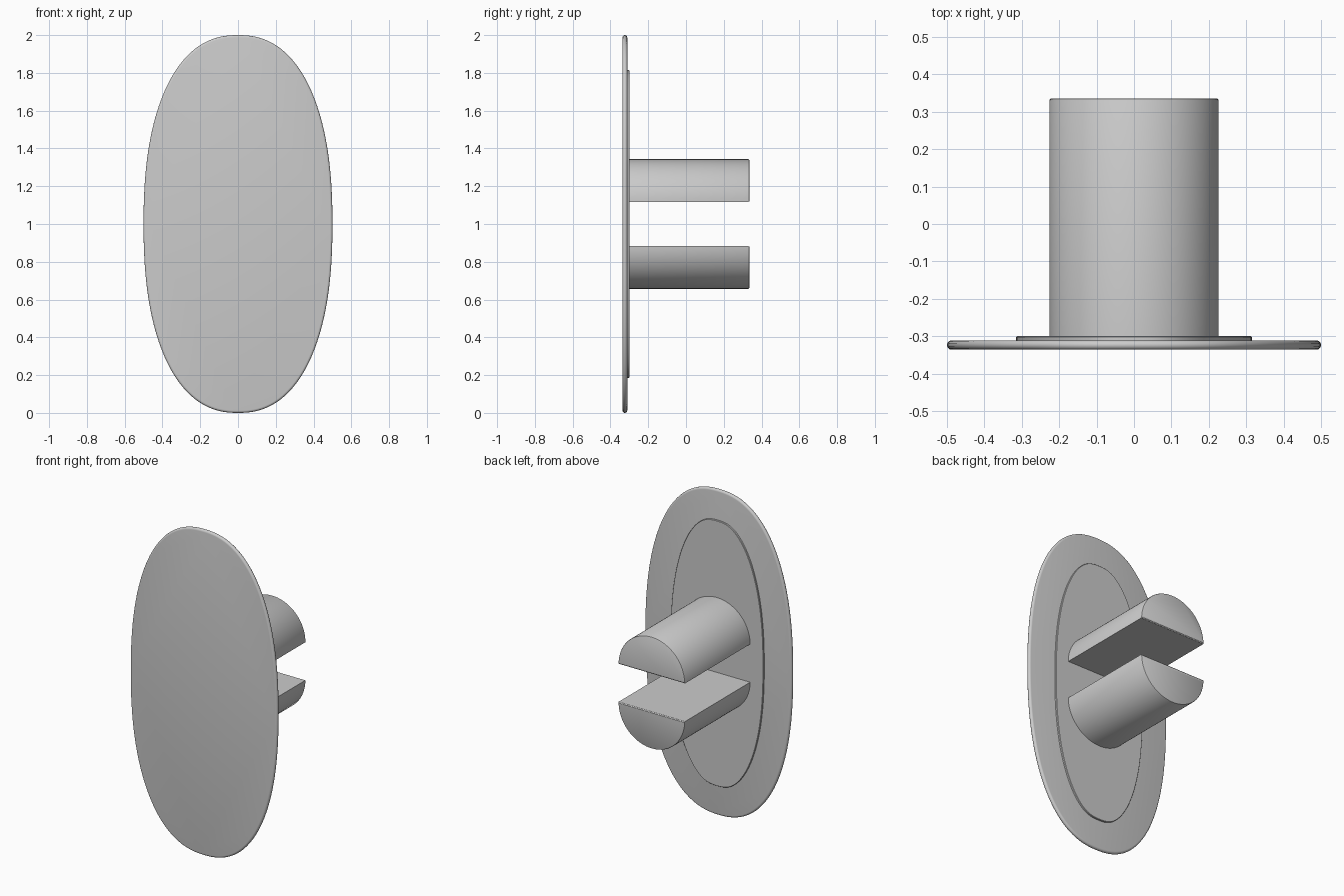
import bpy, bmesh
from math import sin, cos, pi, copysign
from mathutils import Vector

if "Cube" in bpy.data.objects:
    bpy.data.objects.remove(bpy.data.objects["Cube"])

N = 128


def oval(n=2.32):
    """Superellipse outline in x/z, as (point, outward normal) pairs."""
    out = []
    for i in range(N):
        t = 2 * pi * i / N
        c, s = cos(t), sin(t)
        # radial form keeps the points evenly spread around the ends
        r = (abs(c) ** n + abs(s) ** n) ** (-1 / n)
        x, z = r * c, r * s
        nx = copysign(abs(x) ** (n - 1), x) / 0.5
        nz = copysign(abs(z) ** (n - 1), z)
        out.append((Vector((0.5 * x, 0, 1 + z)), Vector((nx, 0, nz)).normalized()))
    return out


def loft(name, rings):
    """Skin closed rings of points and cap both ends."""
    bm = bmesh.new()
    loops = [[bm.verts.new(p) for p in ring] for ring in rings]
    k = len(loops[0])
    for a, b in zip(loops, loops[1:]):
        for i in range(k):
            j = (i + 1) % k
            bm.faces.new((a[i], a[j], b[j], b[i]))
    bm.faces.new(loops[0])
    bm.faces.new(loops[-1])
    bmesh.ops.recalc_face_normals(bm, faces=bm.faces)
    me = bpy.data.meshes.new(name)
    bm.to_mesh(me)
    bm.free()
    ob = bpy.data.objects.new(name, me)
    bpy.context.collection.objects.link(ob)
    bpy.ops.object.select_all(action='DESELECT')
    ob.select_set(True)
    bpy.context.view_layer.objects.active = ob
    bpy.ops.object.shade_smooth_by_angle(angle=pi / 6)
    return ob


def offset_ring(inset, y):
    return [p - nrm * inset + Vector((0, y, 0)) for p, nrm in oval()]


# Oval plate with a fully rounded rim
R, MID = 0.0125, -0.3235
loft("oval_plate", [offset_ring(R * (1 - sin(a)), MID - R * cos(a))
                    for a in (pi * i / 8 for i in range(9))])

# Thin raised pad on the back of the plate
loft("raised_pad", [offset_ring(0.185, -0.315), offset_ring(0.185, -0.302),
                    offset_ring(0.187, -0.300)])


# Two half-round pegs with slightly softened ends
def half_round(r, flat, y, side):
    pts = [Vector((r * cos(pi * i / 40), y, 1 + side * (0.117 + r * sin(pi * i / 40))))
           for i in range(41)]
    for p in (pts[0], pts[-1]):
        p.z += side * flat
    return pts


for name, side in (("upper_peg", 1), ("lower_peg", -1)):
    loft(name, [half_round(0.226, 0, -0.305, side), half_round(0.226, 0, 0.331, side),
                half_round(0.2245, 0.002, 0.334, side),
                half_round(0.221, 0.005, 0.336, side)])
